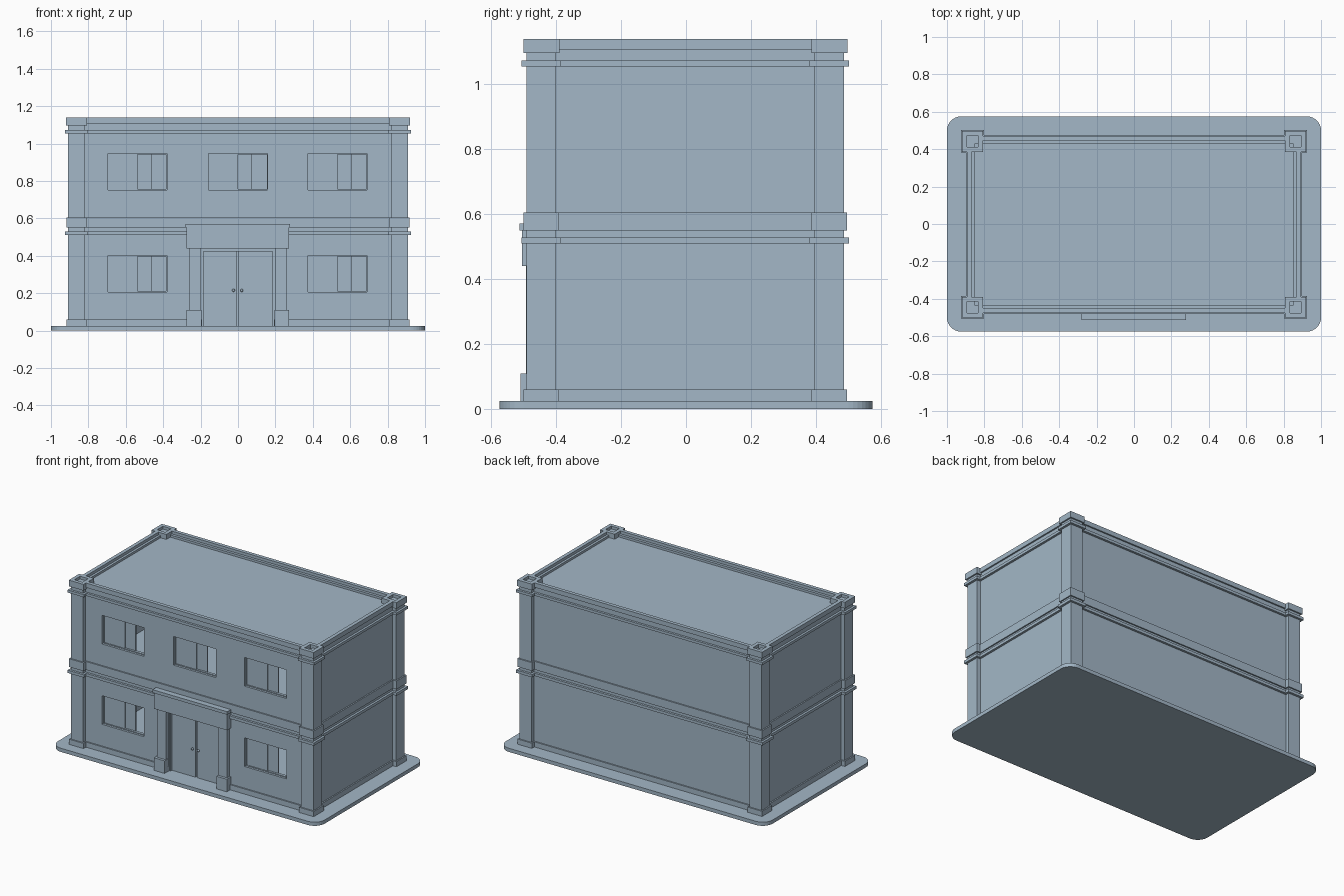
import bpy, bmesh
from math import cos, sin, pi

if "Cube" in bpy.data.objects:
    bpy.data.objects.remove(bpy.data.objects["Cube"])

CY = -0.002                      # tiny y shift of the building on its slab
X, Y = 0.909, 0.489              # outer faces of the corner pilasters
PX, PY = 0.818, 0.398            # inner edges of the pilasters
REC = 0.026                      # wall recess behind the pilasters
IX, IY = 0.852, 0.430            # interior faces of the walls

paint = bpy.data.materials.new("blue_grey")
paint.diffuse_color = (0.366, 0.474, 0.571, 1)
paint.use_nodes = True
paint.node_tree.nodes["Principled BSDF"].inputs["Base Color"].default_value = paint.diffuse_color


def finish(bm, name):
    bmesh.ops.recalc_face_normals(bm, faces=bm.faces)
    me = bpy.data.meshes.new(name)
    bm.to_mesh(me)
    bm.free()
    me.materials.append(paint)
    ob = bpy.data.objects.new(name, me)
    bpy.context.collection.objects.link(ob)
    return ob


def boxes(name, specs):
    """One object made of boxes given as (x0, x1, y0, y1, z0, z1)."""
    bm = bmesh.new()
    for x0, x1, y0, y1, z0, z1 in specs:
        vs = bmesh.ops.create_cube(bm, size=1)["verts"]
        for v in vs:
            v.co.x = x1 if v.co.x > 0 else x0
            v.co.y = y1 if v.co.y > 0 else y0
            v.co.z = z1 if v.co.z > 0 else z0
    return finish(bm, name)


def prism(name, pts, z0, z1):
    bm = bmesh.new()
    f = bm.faces.new([bm.verts.new((x, y, z0)) for x, y in pts])
    new = bmesh.ops.extrude_face_region(bm, geom=[f])["geom"]
    for v in new:
        if isinstance(v, bmesh.types.BMVert):
            v.co.z = z1
    return finish(bm, name)


def plan(d):
    """Building outline with projecting corners, grown by d."""
    wx, wy = X - REC + d, Y - REC + d
    q = [(wx, PY - d), (X + d, PY - d), (X + d, Y + d), (PX - d, Y + d), (PX - d, wy)]
    pts = q + [(-x, y) for x, y in reversed(q)]
    pts += [(-x, -y) for x, y in q] + [(x, -y) for x, y in reversed(q)]
    return [(x, y + CY) for x, y in pts]


def cut(ob, cutter):
    m = ob.modifiers.new("cut", 'BOOLEAN')
    m.operation, m.solver, m.object = 'DIFFERENCE', 'EXACT', cutter


# base slab with rounded corners
r, slab = 0.075, []
for k, (sx, sy) in enumerate([(1, 1), (-1, 1), (-1, -1), (1, -1)]):
    for i in range(9):
        a = k * pi / 2 + i * pi / 16
        slab.append((sx * (1 - r) + r * cos(a), sy * (0.575 - r) + r * sin(a)))
prism("base_slab", slab, 0, 0.025)

# window positions: (x0, z0), all the same size
WW, WH = 0.316, 0.194
wins = [(-0.695, 0.752), (-0.157, 0.752), (0.375, 0.752), (-0.695, 0.207), (0.375, 0.207)]

# cutters for the interior and the openings
cavity = boxes("cavity_cutter", [(-IX, IX, CY - IY, CY + IY, -0.1, 1.3)])
openings = boxes("opening_cutter",
                 [(x, x + WW, -0.6, -0.35, z, z + WH) for x, z in wins]
                 + [(-0.192, 0.192, -0.6, -0.35, 0.012, 0.438)])
for c in (cavity, openings):
    c.hide_render = True
    c.display_type = 'WIRE'

# walls and the projecting courses that follow the same outline
courses = [("walls", 0, 0.01, 1.12), ("plinth", 0.009, 0.024, 0.06),
           ("middle_moulding", 0.015, 0.51, 0.529), ("middle_band", 0.009, 0.55, 0.606),
           ("top_moulding", 0.015, 1.055, 1.073)]
for name, d, z0, z1 in courses:
    ob = prism(name, plan(d), z0, z1)
    cut(ob, cavity)
    if name in ("walls", "plinth"):
        cut(ob, openings)

# parapet caps: thin strips on the walls, hollow squares on the corners
t, d = 0.025, 0.01
wx, wy = X - REC + d, Y - REC + d
caps = []
for s in (1, -1):
    a, b = sorted((s * wy, s * (wy - t)))
    caps.append((-PX + d, PX - d, a + CY, b + CY, 1.108, 1.139))
    a, b = sorted((s * wx, s * (wx - t)))
    caps.append((a, b, CY - PY + d, CY + PY - d, 1.108, 1.139))
boxes("parapet_cap", caps)

x0, x1, y0, y1 = PX - d, X + d, PY - d, Y + d
for sx in (1, -1):
    for sy in (1, -1):
        def square(i):
            return [(sx * x, sy * y + CY) for x, y in
                    [(x0 + i, y0 + i), (x1 - i, y0 + i), (x1 - i, y1 - i), (x0 + i, y1 - i)]]
        o, n = square(0), square(t)
        bm = bmesh.new()
        ring = [[bm.verts.new((x, y, z)) for x, y in p]
                for p, z in ((o, 1.097), (o, 1.139), (n, 1.139), (n, 1.097))]
        for k in range(4):
            for i in range(4):
                j = (i + 1) % 4
                bm.faces.new((ring[k][i], ring[k][j], ring[(k + 1) % 4][j], ring[(k + 1) % 4][i]))
        finish(bm, "corner_cap")

# roof, upper floor with stairwell, and stairs in the back left corner
boxes("roof", [(-IX, IX, CY - IY, CY + IY, 1.075, 1.105)])
boxes("upper_floor", [(-IX, IX, CY - IY, 0.24, 0.53, 0.55),
                      (-0.38, IX, 0.24, CY + IY, 0.53, 0.55)])
n = 12
boxes("stairs", [(-0.38 - (i + 1) * 0.039, -0.38 - i * 0.039, 0.25, 0.425,
                  0.02, 0.025 + (i + 1) * 0.525 / n) for i in range(n)])

# sliding windows: fixed left pane, sash slid half open behind it, slim frame
panes, frames = [], []
h, e = WW / 2, 0.005
for x, z in wins:
    panes += [(x, x + h, -0.446, -0.440, z, z + WH),
              (x + 0.075, x + 0.075 + h, -0.436, -0.430, z, z + WH)]
    frames += [(x, x + e, -0.45, -0.43, z, z + WH), (x + WW - e, x + WW, -0.45, -0.43, z, z + WH),
               (x, x + WW, -0.45, -0.43, z, z + e), (x, x + WW, -0.45, -0.43, z + WH - e, z + WH)]
boxes("window_panes", panes)
boxes("window_frames", frames)

# double door with frame and knobs
boxes("door_frame", [(-0.192, -0.184, -0.458, -0.43, 0.024, 0.438),
                     (0.184, 0.192, -0.458, -0.43, 0.024, 0.438),
                     (-0.192, 0.192, -0.458, -0.43, 0.424, 0.438)])
boxes("doors", [(-0.184, -0.007, -0.446, -0.432, 0.025, 0.424),
                (0.003, 0.184, -0.446, -0.432, 0.025, 0.424)])
for s in (-1, 1):
    bpy.ops.mesh.primitive_uv_sphere_add(segments=12, ring_count=8, radius=0.008,
                                         location=(s * 0.022 - 0.002, -0.454, 0.215))
    knob = bpy.context.object
    knob.name = "door_knob"
    knob.data.materials.append(paint)
    bpy.ops.object.shade_smooth_by_angle()

# portal: posts on blocks carrying a lintel with a capping strip
boxes("portal_posts", [(-0.262, -0.197, -0.492, -0.45, 0.1, 0.45),
                       (0.197, 0.262, -0.492, -0.45, 0.1, 0.45)])
boxes("portal_blocks", [(-0.275, -0.194, -0.51, -0.45, 0.024, 0.11),
                        (0.194, 0.273, -0.51, -0.45, 0.024, 0.11)])
boxes("portal_lintel", [(-0.276, 0.272, -0.505, -0.45, 0.44, 0.55)])
boxes("portal_cap", [(-0.282, 0.278, -0.513, -0.45, 0.55, 0.571)])
